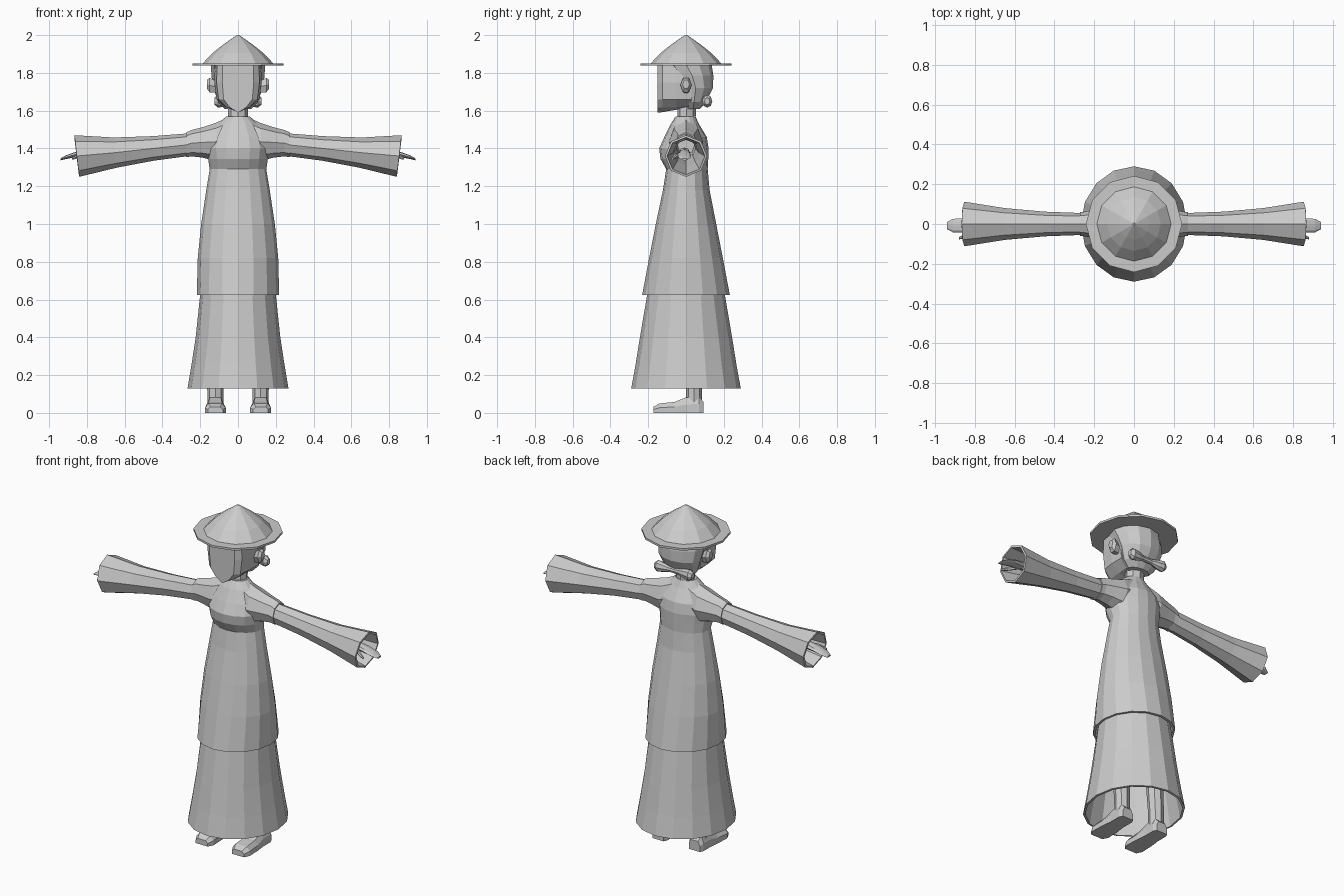
import bpy, bmesh, math

grey = bpy.data.materials.new("warm_grey")
grey.diffuse_color = (0.6, 0.6, 0.6, 1)


def loft(name, rings, cap_start=True, cap_end=True, shell=0):
    """Skin a list of equal-length point rings; shell gives open parts a thickness."""
    bm = bmesh.new()
    rows = [[bm.verts.new(p) for p in ring] for ring in rings]
    n = len(rows[0])
    for a, b in zip(rows, rows[1:]):
        for i in range(n):
            j = (i + 1) % n
            bm.faces.new((a[i], a[j], b[j], b[i]))
    if cap_start:
        bm.faces.new(rows[0])
    if cap_end:
        bm.faces.new(rows[-1])
    bmesh.ops.recalc_face_normals(bm, faces=bm.faces)
    me = bpy.data.meshes.new(name)
    bm.to_mesh(me)
    bm.free()
    me.materials.append(grey)
    ob = bpy.data.objects.new(name, me)
    bpy.context.collection.objects.link(ob)
    if shell:
        mod = ob.modifiers.new("thickness", 'SOLIDIFY')
        mod.thickness = shell
        mod.offset = -1
    return ob


def ring_z(z, rx, y0, y1, n=16, cx=0):
    """Horizontal oval from front y0 to back y1."""
    cy, ry = (y0 + y1) / 2, (y1 - y0) / 2
    return [(cx + rx * math.cos(2 * math.pi * i / n),
             cy + ry * math.sin(2 * math.pi * i / n), z) for i in range(n)]


def ring_x(x, cz, rz, ry, tilt=0, n=8, cy=0):
    """Upright oval across the x axis, leaning outwards at the top by tilt."""
    pts = []
    for i in range(n):
        a = 2 * math.pi * i / n
        pts.append((x + math.copysign(tilt, x) * math.sin(a),
                    cy + ry * math.cos(a), cz + rz * math.sin(a)))
    return pts


# Long skirt and the tunic over it
loft("skirt", [ring_z(z, rx, -ry, ry) for z, rx, ry in (
    (0.13, 0.267, 0.29), (0.25, 0.247, 0.268), (0.40, 0.224, 0.244),
    (0.63, 0.20, 0.205), (0.80, 0.18, 0.175))], False, False, 0.012)

loft("tunic", [ring_z(*r) for r in (
    (0.625, 0.218, -0.232, 0.232), (0.82, 0.213, -0.195, 0.195),
    (1.00, 0.195, -0.16, 0.16), (1.18, 0.168, -0.122, 0.125),
    (1.29, 0.150, -0.105, 0.115), (1.345, 0.158, -0.135, 0.118),
    (1.40, 0.165, -0.142, 0.12), (1.46, 0.15, -0.115, 0.11),
    (1.53, 0.105, -0.08, 0.068), (1.57, 0.062, -0.055, 0.05))],
    False, True, 0.012)

# Neck
loft("neck", [ring_z(1.53, 0.055, -0.045, 0.05, 8),
              ring_z(1.66, 0.052, -0.045, 0.055, 8)])

# Face: chin-pointed outline, pulled back along y
outline = [(0, 1.59), (0.06, 1.617), (0.105, 1.66), (0.116, 1.75), (0.112, 1.86),
           (-0.112, 1.86), (-0.116, 1.75), (-0.105, 1.66), (-0.06, 1.617)]


def face_ring(y, sx, lift):
    return [(x * sx, y, max(z, 1.59 + lift)) for x, z in outline]


loft("face", [face_ring(-0.15, 0.72, 0), face_ring(-0.125, 0.98, 0.002),
              face_ring(-0.05, 1.08, 0.015), face_ring(0.03, 1.08, 0.035)])

# Hair covering the back of the head
loft("hair", [ring_z(*r, 12) for r in (
    (1.61, 0.07, 0.0, 0.075), (1.645, 0.105, -0.02, 0.105),
    (1.72, 0.13, -0.04, 0.143), (1.785, 0.141, -0.08, 0.145),
    (1.85, 0.143, -0.14, 0.135))])

# Tied roll of hair across the nape, thicker at its ends
loft("hair_roll", [ring_x(x, 1.65, r, r * 0.8, 0, 8, 0.112) for x, r in (
    (-0.125, 0.018), (-0.105, 0.034), (-0.07, 0.028), (-0.03, 0.016),
    (0.03, 0.016), (0.07, 0.028), (0.105, 0.034), (0.125, 0.018))])

# Hat: faceted cone on a flat brim
loft("hat_brim", [ring_z(z, 0.242, -0.242, 0.242, 12) for z in (1.838, 1.85)])
loft("hat_cone", [ring_z(z, r, -r, r, 12) for z, r in (
    (1.85, 0.187), (1.905, 0.135), (1.95, 0.078), (1.985, 0.028), (2.0, 0.006))])

for s, side in ((-1, "left"), (1, "right")):
    # Ear
    loft(side + "_ear", [ring_x(s * x, z, rz, ry, 0, 6, 0.0) for x, z, rz, ry in (
        (0.115, 1.725, 0.035, 0.022), (0.15, 1.735, 0.045, 0.03),
        (0.165, 1.74, 0.026, 0.018))])

    # Shoulder with its cuff, then the flared sleeve
    loft(side + "_shoulder", [ring_x(s * x, z, rz, ry) for x, z, rz, ry in (
        (0.04, 1.465, 0.105, 0.075), (0.12, 1.435, 0.10, 0.09),
        (0.19, 1.432, 0.080, 0.074), (0.245, 1.428, 0.07, 0.062),
        (0.272, 1.42, 0.066, 0.06))])
    loft(side + "_sleeve", [ring_x(s * x, z, rz, ry, t) for x, z, rz, ry, t in (
        (0.26, 1.42, 0.06, 0.055, 0), (0.45, 1.40, 0.065, 0.062, 0.003),
        (0.65, 1.378, 0.08, 0.08, 0.007), (0.853, 1.36, 0.11, 0.112, 0.013))],
        True, False, 0.012)

    # Flat hand and thumb reaching out of the sleeve
    loft(side + "_hand", [ring_x(s * x, z, rz, ry, 0, 8, -0.008) for x, z, rz, ry in (
        (0.68, 1.38, 0.025, 0.028), (0.80, 1.375, 0.02, 0.03),
        (0.86, 1.368, 0.014, 0.036), (0.91, 1.354, 0.01, 0.034),
        (0.94, 1.342, 0.005, 0.018))])
    loft(side + "_thumb", [ring_x(s * x, z, r, r, 0, 6, y) for x, z, r, y in (
        (0.80, 1.37, 0.012, -0.03), (0.845, 1.358, 0.012, -0.058),
        (0.88, 1.345, 0.006, -0.072))])

    # Leg, and a shoe lofted from heel to toe
    cx = s * 0.12
    loft(side + "_leg", [ring_z(z, rx, y0, y1, 8, cx) for z, rx, y0, y1 in (
        (0.05, 0.042, 0.0, 0.085), (0.14, 0.043, 0.0, 0.085),
        (0.60, 0.055, -0.04, 0.07))])
    shoe = []
    for y, w, h in ((0.092, 0.036, 0.06), (0.07, 0.046, 0.085), (0.0, 0.046, 0.082),
                    (-0.06, 0.053, 0.058), (-0.14, 0.056, 0.05), (-0.172, 0.04, 0.032)):
        shoe.append([(cx + u * w, y, v * h) for u, v in (
            (-1, 0), (1, 0), (1, 0.55), (0.65, 1), (-0.65, 1), (-1, 0.55))])
    loft(side + "_shoe", shoe)
